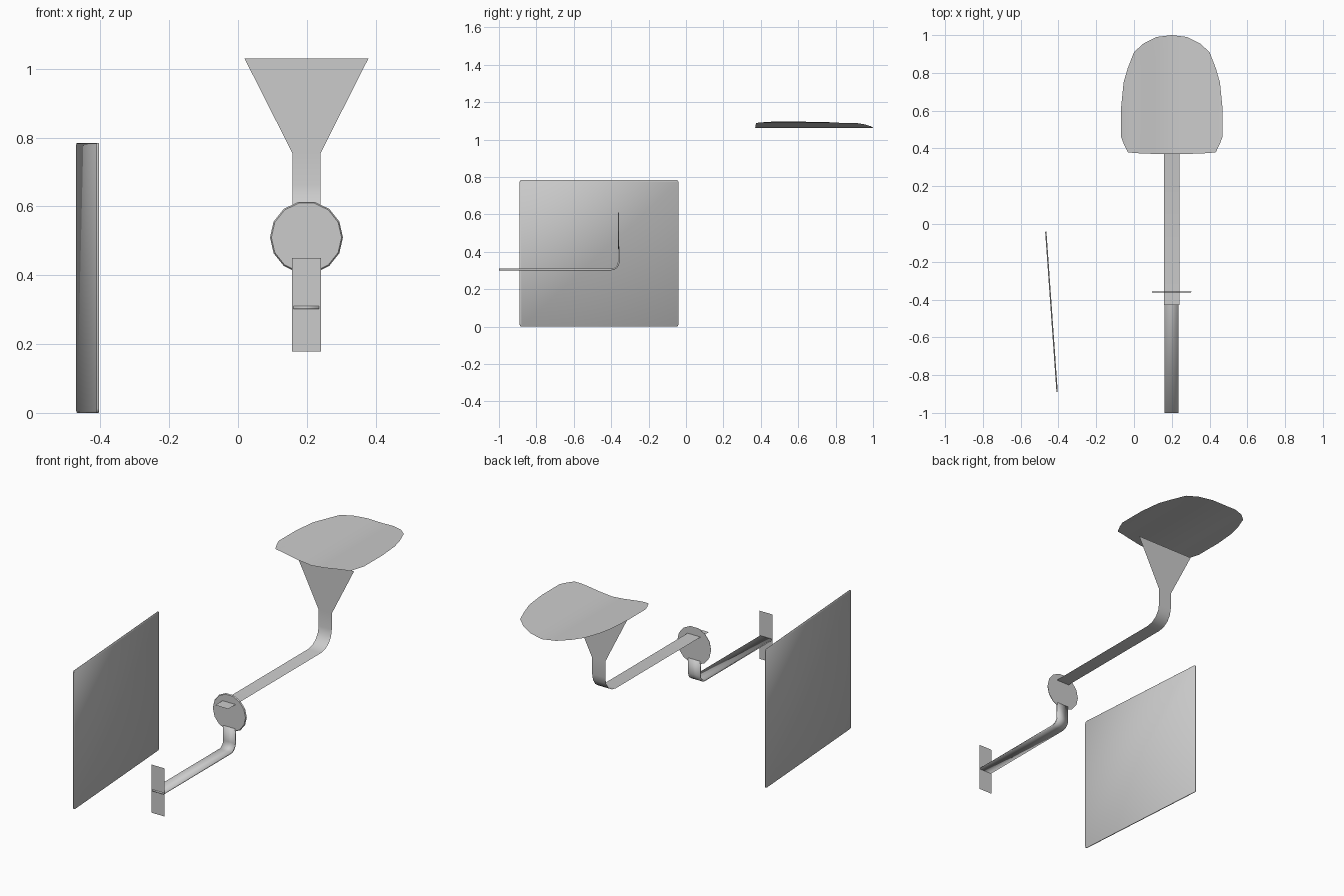
import bpy, bmesh, math
from mathutils import Matrix, Vector

if "Cube" in bpy.data.objects:
    bpy.data.objects.remove(bpy.data.objects["Cube"])

CX = 0.199  # centre line of the seat assembly


def make_object(name, bm, smooth=True):
    mesh = bpy.data.meshes.new(name)
    bm.normal_update()
    bm.to_mesh(mesh)
    bm.free()
    for p in mesh.polygons:
        p.use_smooth = smooth
    ob = bpy.data.objects.new(name, mesh)
    bpy.context.collection.objects.link(ob)
    return ob


def strip(name, path, thickness=0):
    """Flat band across x that follows (y, z, half width)."""
    bm = bmesh.new()
    rows = [[bm.verts.new((CX + s * w, y, z)) for s in (-1, 1)] for y, z, w in path]
    for a, b in zip(rows, rows[1:]):
        bm.faces.new((a[0], a[1], b[1], b[0]))
    ob = make_object(name, bm)
    if thickness:
        mod = ob.modifiers.new("thickness", 'SOLIDIFY')
        mod.thickness = thickness
        mod.offset = 0
    return ob


def bend(y, z, r, w, steps=4):
    """Quarter turn from running along y to running up z."""
    return [(y - r + r * math.sin(t), z + r - r * math.cos(t), w)
            for t in (math.pi / 2 * i / steps for i in range(steps + 1))]


# Side panel: thin board, slightly turned, with softened edges
bm = bmesh.new()
bmesh.ops.create_cube(bm, size=1, matrix=Matrix.Diagonal((0.007, 0.852, 0.785, 1)))
corners = [e for e in bm.edges if abs(e.verts[0].co.x - e.verts[1].co.x) > 0.001]
bmesh.ops.bevel(bm, geom=corners, offset=0.012, segments=2, profile=0.5, affect='EDGES')
rim = [e for e in bm.edges if abs(e.verts[0].co.x - e.verts[1].co.x) < 0.001]
bmesh.ops.bevel(bm, geom=rim, offset=0.002, segments=1, affect='EDGES')
panel = make_object("side_panel", bm)
panel.location = (-0.437, -0.465, 0.3925)
panel.rotation_euler.z = math.atan2(0.06, 0.85)

# Seat: dished sheet, columns of (offset, front y, back y, z)
half = [(0, .37, 1.0, 1.063), (.08, .371, .99, 1.071), (.15, .373, .955, 1.082),
        (.20, .376, .91, 1.089), (.233, .38, .825, 1.090),
        (.255, .425, .75, 1.094), (.268, .46, .62, 1.096)]
columns = [(-d, f, b, z) for d, f, b, z in reversed(half[1:])] + half
bm = bmesh.new()
N = 5
grid = [[bm.verts.new((0.2 + d, f + (b - f) * i / N, z)) for i in range(N + 1)]
        for d, f, b, z in columns]
for a, b in zip(grid, grid[1:]):
    for i in range(N):
        bm.faces.new((a[i], b[i], b[i + 1], a[i + 1]))
make_object("seat", bm)

# Seat support: bar, bend, neck and flared top
strip("seat_support", [(-0.43, 0.568, 0.041)] + bend(0.495, 0.568, 0.095, 0.041)
      + [(0.495, 0.755, 0.041), (0.495, 1.03, 0.18)])

# Lower arm: thicker bar that bends up to the hub
strip("lower_arm", [(-1.0, 0.306, 0.037)] + bend(-0.36, 0.306, 0.04, 0.037)
      + [(-0.36, 0.43, 0.037)], 0.009)

# Hub disc at the joint
bm = bmesh.new()
bmesh.ops.create_cone(bm, cap_ends=True, segments=14, radius1=0.106, radius2=0.102, depth=0.006,
                      matrix=Matrix.Translation((CX, -0.36, 0.51))
                      @ Matrix.Rotation(math.pi / 2, 4, 'X')
                      @ Matrix.Rotation(math.pi / 14, 4, 'Z'))
make_object("hub_disc", bm, False)

# Foot plate at the front end
bm = bmesh.new()
quad = [(-1, 0.178), (1, 0.178), (1, 0.45), (-1, 0.45)]
bm.faces.new([bm.verts.new((CX + s * 0.042, -0.999, z)) for s, z in quad])
make_object("front_plate", bm, False)
